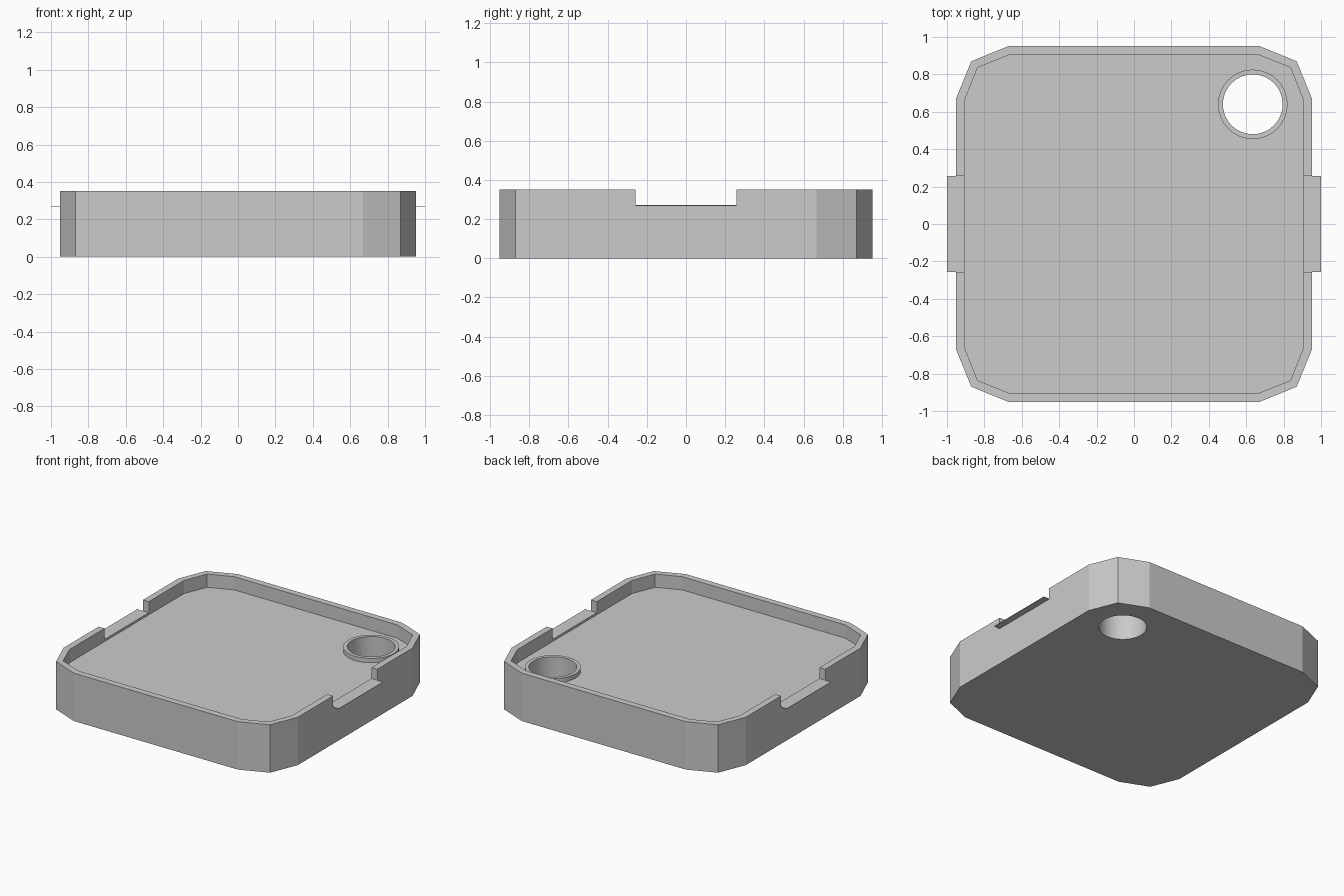
import bpy, bmesh, math

if "Cube" in bpy.data.objects:
    bpy.data.objects.remove(bpy.data.objects["Cube"])


def prism(name, points, z0, z1):
    """Extrude a closed 2D outline between two heights."""
    bm = bmesh.new()
    face = bm.faces.new([bm.verts.new((x, y, z0)) for x, y in points])
    top = bmesh.ops.extrude_face_region(bm, geom=[face])["geom"]
    for v in top:
        if isinstance(v, bmesh.types.BMVert):
            v.co.z = z1
    bmesh.ops.recalc_face_normals(bm, faces=bm.faces)
    mesh = bpy.data.meshes.new(name)
    bm.to_mesh(mesh)
    bm.free()
    obj = bpy.data.objects.new(name, mesh)
    bpy.context.collection.objects.link(obj)
    return obj


def rounded_square(half, straight, mid):
    """Square outline whose corners are rounded by two facets."""
    corner = [(half, straight), (mid, mid), (straight, half)]
    points = []
    for _ in range(4):
        points += corner
        corner = [(-y, x) for x, y in corner]
    return points


def circle(radius, cx, cy, n=32):
    return [(cx + radius * math.cos(2 * math.pi * i / n),
             cy + radius * math.sin(2 * math.pi * i / n)) for i in range(n)]


def rect(x0, x1, y0, y1):
    return [(x0, y0), (x1, y0), (x1, y1), (x0, y1)]


def cut(obj, cutter):
    cutter.hide_render = True
    mod = obj.modifiers.new("cut", "BOOLEAN")
    mod.operation = "DIFFERENCE"
    mod.solver = "EXACT"
    mod.object = cutter
    bpy.context.view_layer.objects.active = obj
    bpy.ops.object.modifier_apply(modifier=mod.name)
    bpy.data.objects.remove(cutter)


FLOOR, LEDGE, RIM = 0.255, 0.27, 0.352
HOLE_X, HOLE_Y = 0.635, 0.64

# Tray body with recessed floor, through hole and two side notches
tray = prism("tray_body", rounded_square(0.953, 0.667, 0.87), 0, RIM)
cut(tray, prism("recess", rounded_square(0.905, 0.665, 0.836), FLOOR, 0.5))
cut(tray, prism("hole", circle(0.16, HOLE_X, HOLE_Y), -0.1, 0.5))
for side in (-1, 1):
    xs = sorted((side * 0.85, side * 1.1))
    cut(tray, prism("notch", rect(*xs, -0.257, 0.257), LEDGE, 0.5))

# Raised collar around the hole
collar = prism("hole_collar", circle(0.186, HOLE_X, HOLE_Y), FLOOR, 0.287)
cut(collar, prism("collar_bore", circle(0.16, HOLE_X, HOLE_Y), 0.1, 0.5))

# Thin lips projecting from the notches
for side, label in ((-1, "left"), (1, "right")):
    xs = sorted((side * 0.905, side * 1.0))
    prism(label + "_notch_lip", rect(*xs, -0.257, 0.257), LEDGE - 0.002, LEDGE + 0.001)

# Smooth bore, crisp facets elsewhere
for obj in (tray, collar):
    bpy.ops.object.select_all(action="DESELECT")
    obj.select_set(True)
    bpy.context.view_layer.objects.active = obj
    bpy.ops.object.shade_smooth_by_angle(angle=math.radians(20))
